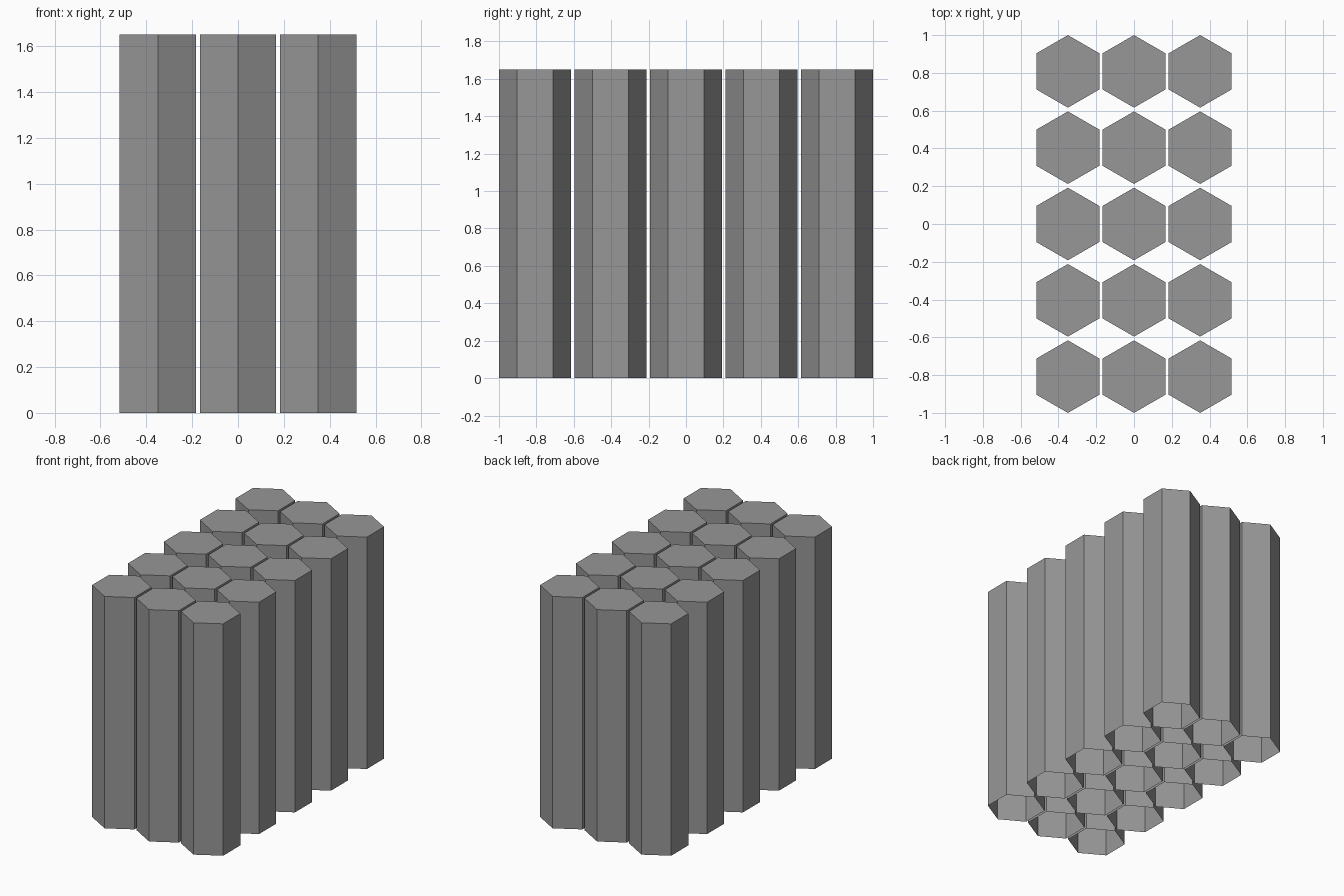
import bpy
import bmesh
import math
from mathutils import Matrix

if "Cube" in bpy.data.objects:
    bpy.data.objects.remove(bpy.data.objects["Cube"])

RADIUS, HEIGHT = 0.192, 1.65
STEP_X, STEP_Y = 0.35, 0.404

# Dark grey finish
dark_grey = bpy.data.materials.new("dark_grey")
dark_grey.diffuse_color = (0.31, 0.31, 0.31, 1)
dark_grey.use_nodes = True
dark_grey.node_tree.nodes["Principled BSDF"].inputs["Base Color"].default_value = dark_grey.diffuse_color

# Hexagonal column: corners point along y, closed top, open underside
bm = bmesh.new()
bmesh.ops.create_cone(bm, cap_ends=True, segments=6, radius1=RADIUS,
                      radius2=RADIUS, depth=HEIGHT,
                      matrix=Matrix.Translation((0, 0, HEIGHT / 2)))
if abs(max(v.co.y for v in bm.verts) - RADIUS) > 1e-4:
    bmesh.ops.rotate(bm, verts=bm.verts, matrix=Matrix.Rotation(math.radians(30), 3, 'Z'))
bm.normal_update()
underside = [f for f in bm.faces if f.normal.z < -0.9]
bmesh.ops.delete(bm, geom=underside, context='FACES_ONLY')
mesh = bpy.data.meshes.new("hex_column")
bm.to_mesh(mesh)
bm.free()
mesh.materials.append(dark_grey)

# Grid of columns, three across and five deep
for row in range(5):
    for col in range(3):
        column = bpy.data.objects.new(f"hex_column_{row + 1}_{col + 1}", mesh)
        column.location = ((col - 1) * STEP_X, (row - 2) * STEP_Y, 0)
        bpy.context.collection.objects.link(column)
